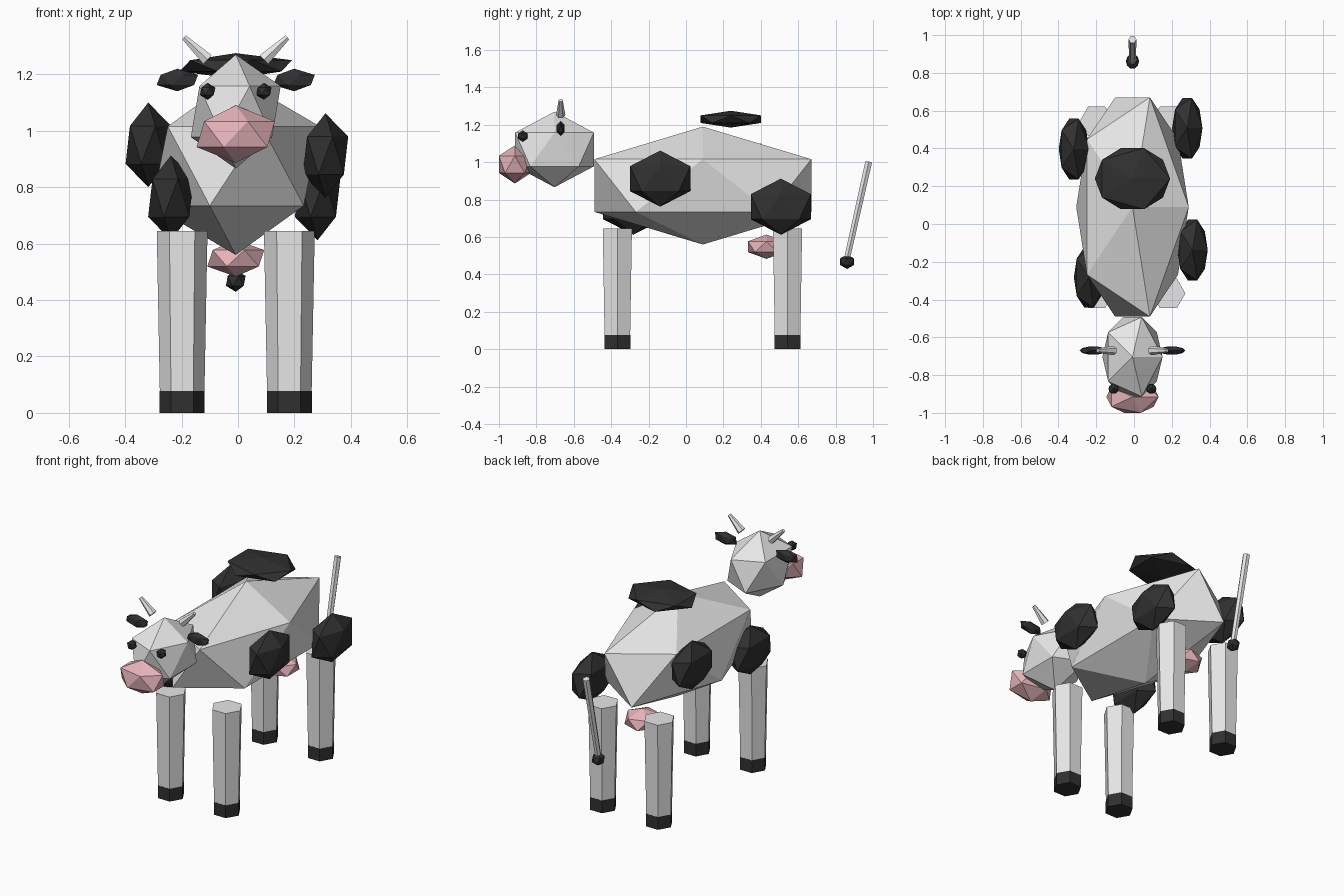
import bpy, bmesh
from math import cos, sin, tau
from mathutils import Vector

default = bpy.data.objects.get("Cube")
if default:
    bpy.data.objects.remove(default, do_unlink=True)

SHIFT = -0.008  # centres the uneven patches on x = 0


def material(name, r, g, b):
    mat = bpy.data.materials.new(name)
    mat.use_nodes = True
    mat.diffuse_color = (r, g, b, 1)
    mat.node_tree.nodes["Principled BSDF"].inputs["Base Color"].default_value = (r, g, b, 1)
    return mat


WHITE = material("white hide", 0.8, 0.8, 0.8)
BLACK = material("black hide", 0.03, 0.03, 0.03)
PINK = material("pink skin", 0.9, 0.52, 0.56)


def finish(name, bm, mat):
    bmesh.ops.recalc_face_normals(bm, faces=bm.faces)
    mesh = bpy.data.meshes.new(name)
    bm.to_mesh(mesh)
    bm.free()
    mesh.materials.append(mat)
    obj = bpy.data.objects.new(name, mesh)
    obj.location.x = SHIFT
    bpy.context.collection.objects.link(obj)
    return obj


def gem(name, centre, radii, mat):
    """Twenty-sided ball stretched to the given radii."""
    bm = bmesh.new()
    bmesh.ops.create_icosphere(bm, subdivisions=1, radius=1)
    bmesh.ops.scale(bm, vec=radii, verts=bm.verts)
    bmesh.ops.translate(bm, vec=centre, verts=bm.verts)
    return finish(name, bm, mat)


def rod(name, start, end, r_start, r_end, mat, sides=6):
    """Tapered prism between two points."""
    start, end = Vector(start), Vector(end)
    turn = (end - start).to_track_quat("Z", "Y")
    if abs((end - start).normalized().z) > 0.999:
        turn.identity()
    bm = bmesh.new()
    rings = []
    for point, r in ((start, r_start), (end, r_end)):
        angles = [tau * i / sides for i in range(sides)]
        rings.append([bm.verts.new(point + turn @ Vector((r * cos(a), r * sin(a), 0)))
                      for a in angles])
    low, high = rings
    bm.faces.new(low)
    bm.faces.new(high)
    for i in range(sides):
        j = (i + 1) % sides
        bm.faces.new((low[i], low[j], high[j], high[i]))
    return finish(name, bm, mat)


# Body, head and udder
gem("body", (0, 0.09, 0.875), (0.333, 0.682, 0.315), WHITE)
gem("head", (0, -0.703, 1.068), (0.178, 0.247, 0.202), WHITE)
gem("muzzle", (0, -0.915, 0.988), (0.155, 0.1, 0.102), PINK)
gem("udder", (0, 0.43, 0.548), (0.113, 0.115, 0.065), PINK)

# Paired head parts and legs
for side, s in (("left", 1), ("right", -1)):
    gem(side + "_eye", (s * 0.1, -0.873, 1.14), (0.03, 0.03, 0.03), BLACK)
    gem(side + "_ear", (s * 0.207, -0.67, 1.18), (0.082, 0.025, 0.04), BLACK)
    rod(side + "_horn", (s * 0.1, -0.67, 1.252), (s * 0.183, -0.67, 1.331),
        0.025, 0.011, WHITE)
    for end, y in (("front", -0.367), ("rear", 0.543)):
        rod(f"{end}_{side}_leg", (s * 0.19, y, 0.07), (s * 0.19, y, 0.645),
            0.079, 0.09, WHITE)
        rod(f"{end}_{side}_hoof", (s * 0.19, y, 0), (s * 0.19, y, 0.077),
            0.08, 0.08, BLACK)

# Coat patches
gem("back_patch", (0, 0.24, 1.23), (0.223, 0.19, 0.045), BLACK)
patches = {
    "left_shoulder_patch": (0.318, -0.138, 0.912),
    "left_rump_patch": (0.29, 0.507, 0.762),
    "right_rump_patch": (-0.31, 0.397, 0.95),
    "right_shoulder_patch": (-0.23, -0.282, 0.762),
}
for name, centre in patches.items():
    gem(name, centre, (0.09, 0.189, 0.15), BLACK)

# Tail
rod("tail", (0, 0.86, 0.48), (0, 0.977, 1.003), 0.018, 0.021, WHITE)
gem("tail_tuft", (0, 0.861, 0.468), (0.039, 0.044, 0.039), BLACK)
